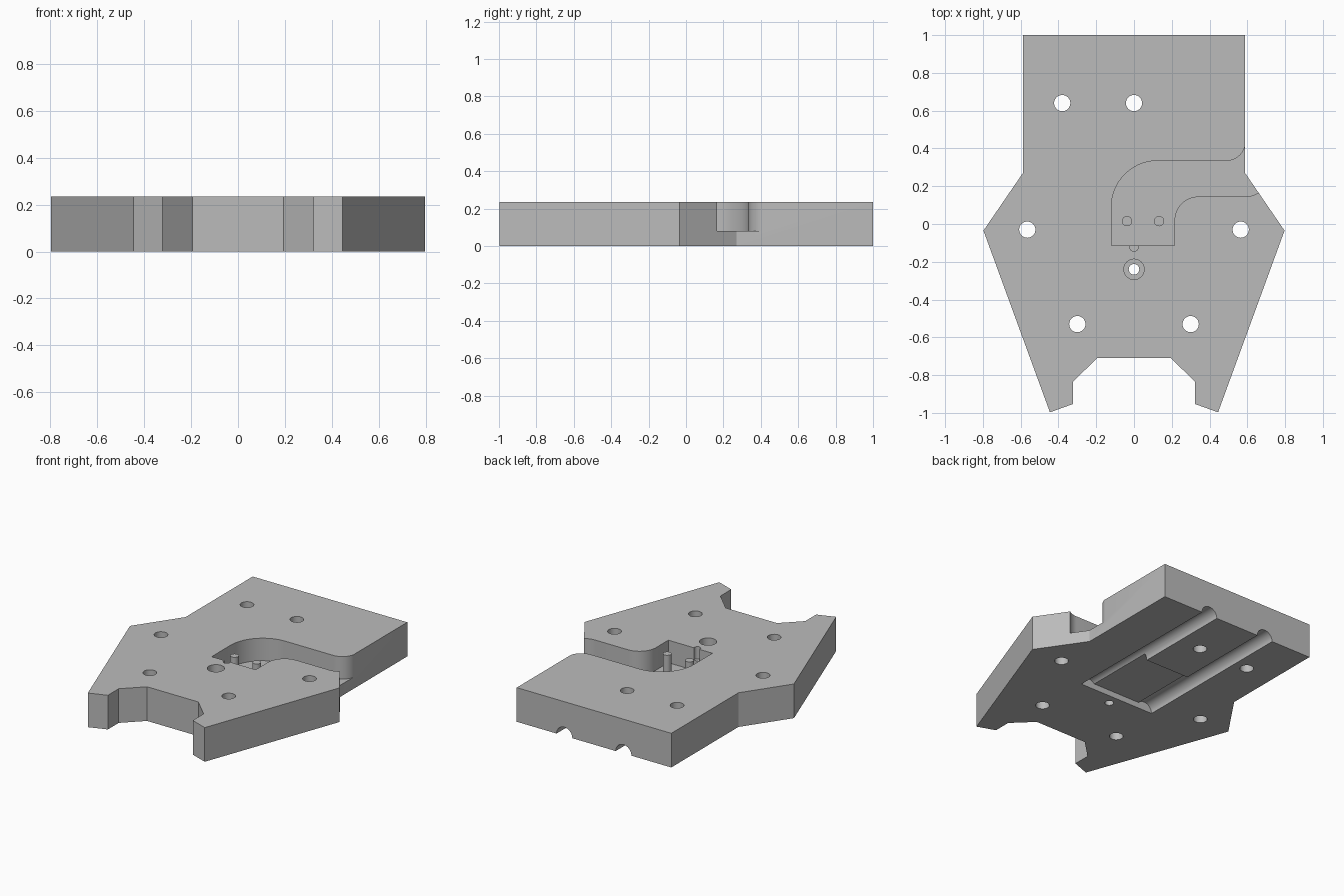
import bpy, bmesh
from math import radians, cos, sin, pi
from mathutils import Matrix

cube = bpy.data.objects.get("Cube")
if cube:
    bpy.data.objects.remove(cube, do_unlink=True)

grey = bpy.data.materials.new("plain grey")
grey.use_nodes = True
colour = (0.5, 0.5, 0.5, 1)
grey.diffuse_color = colour
grey.node_tree.nodes["Principled BSDF"].inputs["Base Color"].default_value = colour

H = 0.235       # plate thickness
FLOOR = 0.08    # pocket floor height


def finish(name, bm):
    bmesh.ops.recalc_face_normals(bm, faces=bm.faces)
    mesh = bpy.data.meshes.new(name)
    bm.to_mesh(mesh)
    bm.free()
    obj = bpy.data.objects.new(name, mesh)
    bpy.context.collection.objects.link(obj)
    mesh.materials.append(grey)
    return obj


def prism(name, points, z0, z1):
    bm = bmesh.new()
    face = bm.faces.new([bm.verts.new((x, y, z0)) for x, y in points])
    top = bmesh.ops.extrude_face_region(bm, geom=[face])["geom"]
    verts = [v for v in top if isinstance(v, bmesh.types.BMVert)]
    bmesh.ops.translate(bm, verts=verts, vec=(0, 0, z1 - z0))
    return finish(name, bm)


def arc(cx, cy, r, start, end, steps=14):
    angles = [radians(start + (end - start) * i / steps) for i in range(steps + 1)]
    return [(cx + r * cos(a), cy + r * sin(a)) for a in angles]


def rod(name, x, y, r, z0, z1):
    return prism(name, arc(x, y, r, 0, 348.75, 31), z0, z1)


def cut(target, cutter):
    cutter.hide_render = True
    mod = target.modifiers.new("cut", "BOOLEAN")
    mod.operation = "DIFFERENCE"
    mod.solver = "EXACT"
    mod.object = cutter
    bpy.context.view_layer.objects.active = target
    bpy.ops.object.modifier_apply(modifier=mod.name)
    bpy.data.objects.remove(cutter, do_unlink=True)


def smooth(obj):
    bpy.ops.object.select_all(action="DESELECT")
    obj.select_set(True)
    bpy.context.view_layer.objects.active = obj
    bpy.ops.object.shade_smooth_by_angle(angle=radians(25))


# Plate outline, mirrored across x
half = [(0.588, 1), (0.588, 0.27), (0.797, -0.035), (0.445, -0.997),
        (0.323, -0.953), (0.323, -0.835), (0.195, -0.71)]
plate = prism("base_plate", half + [(-x, y) for x, y in reversed(half)], 0, H)

# Curved pocket that opens through the left side
pocket = [(-0.12, -0.115), (0.215, -0.115)]
pocket += arc(0.34, 0.02, 0.125, 180, 90)
pocket += arc(0.59, 0.27, 0.125, -90, -30)
pocket += [(0.9, 0.21), (0.9, 0.435)]
pocket += arc(0.49, 0.435, 0.1, 0, -90)
pocket += arc(0.125, 0.09, 0.245, 90, 180)
cut(plate, prism("pocket_cutter", pocket, FLOOR, 0.4))

# Bolt holes
for x, y in [(-0.38, 0.64), (0, 0.64), (-0.565, -0.03), (0.565, -0.03),
             (-0.3, -0.53), (0.3, -0.53)]:
    cut(plate, rod("bolt_cutter", x, y, 0.043, -0.1, 0.4))

# Counterbored screw hole and the small notch in the pocket wall
cut(plate, rod("screw_cutter", 0, -0.24, 0.028, -0.1, 0.4))
cut(plate, rod("counterbore_cutter", 0, -0.24, 0.054, H - 0.05, 0.4))
cut(plate, rod("notch_cutter", 0, -0.123, 0.022, 0.15, 0.4))

# Shallow recess underneath
recess = [(-0.225, -0.17), (0.225, -0.17), (0.225, 0.32), (-0.225, 0.32)]
cut(plate, prism("recess_cutter", recess, -0.1, 0.04))

# Two round grooves running underneath to the back edge
for x in (-0.225, 0.225):
    groove = rod("groove_cutter", 0, 0, 0.06, -0.17, 1.2)
    groove.data.transform(Matrix.Translation((x, 0, 0)) @ Matrix.Rotation(-pi / 2, 4, "X"))
    cut(plate, groove)
smooth(plate)

# Pegs standing in the pocket
for side, x in (("right", -0.037), ("left", 0.133)):
    smooth(rod(side + "_peg", x, 0.015, 0.027, FLOOR - 0.005, 0.215))
